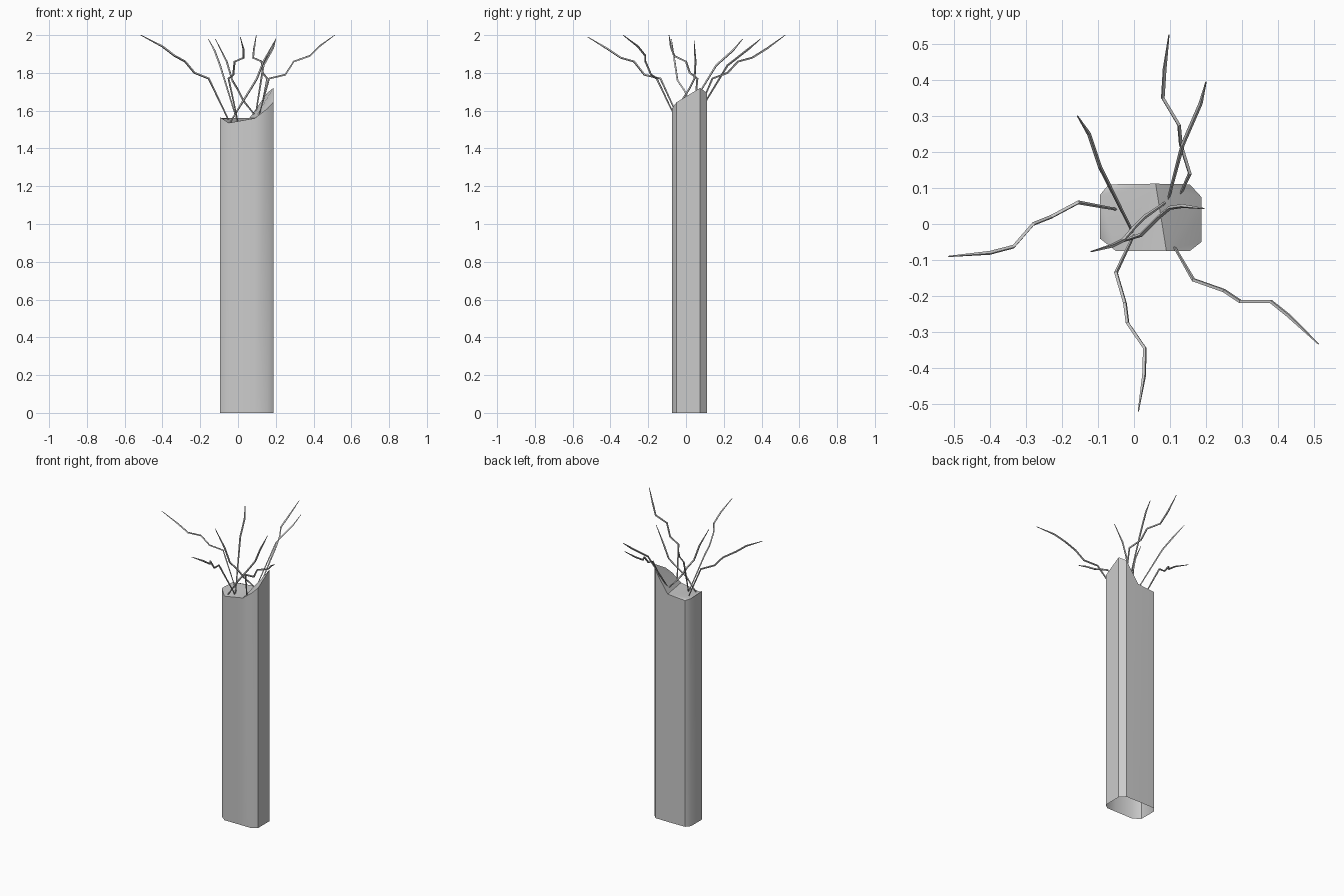
import bpy, bmesh, math

cube = bpy.data.objects.get("Cube")
if cube:
    bpy.data.objects.remove(cube, do_unlink=True)

# One plain grey for concrete and bars
grey = bpy.data.materials.new("concrete_grey")
grey.use_nodes = True
colour = (0.6, 0.6, 0.6, 1)
grey.diffuse_color = colour
grey.node_tree.nodes["Principled BSDF"].inputs["Base Color"].default_value = colour


def link(name, data):
    obj = bpy.data.objects.new(name, data)
    bpy.context.collection.objects.link(obj)
    bpy.ops.object.select_all(action="DESELECT")
    obj.select_set(True)
    bpy.context.view_layer.objects.active = obj
    return obj


# Column: chamfered outline, each corner with its own broken-off height
outline = [
    (-.095, -.04, 1.565), (-.05, -.075, 1.535), (.09, -.075, 1.56),
    (.155, -.075, 1.61), (.187, -.05, 1.645), (.187, .075, 1.72),
    (.155, .11, 1.695), (.06, .112, 1.56), (-.07, .11, 1.55), (-.095, .08, 1.56),
]
bm = bmesh.new()
low = [bm.verts.new((x, y, 0)) for x, y, z in outline]
top = [bm.verts.new(p) for p in outline]
count = len(outline)
for i in range(count):
    j = (i + 1) % count
    bm.faces.new((low[i], low[j], top[j], top[i]))

# Broken top: a nearly level floor and a steep slope; the base stays open
floor = bm.faces.new(top[:3] + top[7:])
slope = bm.faces.new(top[2:8])
bmesh.ops.triangulate(bm, faces=[floor, slope])
mesh = bpy.data.meshes.new("broken_column")
bm.to_mesh(mesh)
bm.free()
mesh.materials.append(grey)
link("broken_column", mesh)
bpy.ops.object.shade_smooth_by_angle(angle=math.radians(40))

# Bent reinforcing bars sticking out of the broken top
bars = {
    "left_low_bar": [(-.045, .04, 1.54), (-.155, .06, 1.77), (-.23, .02, 1.8),
                     (-.28, 0, 1.86), (-.335, -.063, 1.89), (-.4, -.08, 1.94),
                     (-.515, -.09, 2)],
    "right_low_bar": [(.11, -.06, 1.57), (.165, -.155, 1.77), (.25, -.185, 1.79),
                      (.295, -.215, 1.86), (.38, -.215, 1.89), (.43, -.255, 1.94),
                      (.512, -.333, 2)],
    "front_bar": [(0, -.03, 1.54), (-.05, -.135, 1.77), (-.025, -.22, 1.79),
                  (-.018, -.275, 1.86), (.03, -.345, 1.88), (.028, -.42, 1.93),
                  (.012, -.52, 1.99)],
    "back_bar": [(.125, .075, 1.62), (.155, .14, 1.77), (.13, .22, 1.8),
                 (.125, .275, 1.86), (.08, .35, 1.88), (.085, .43, 1.93),
                 (.097, .525, 2)],
    "back_right_bar": [(.09, .05, 1.56), (.135, .22, 1.84), (.185, .335, 1.93),
                       (.2, .395, 1.98)],
    "back_left_bar": [(0, -.03, 1.53), (-.095, .16, 1.84), (-.125, .25, 1.92),
                      (-.157, .3, 1.98)],
    "crossed_left_bar": [(.095, .065, 1.57), (.03, .02, 1.65), (0, -.01, 1.71),
                         (-.03, -.045, 1.76), (-.06, -.06, 1.86),
                         (-.12, -.077, 1.98)],
    "crossed_right_bar": [(-.04, -.05, 1.54), (.02, -.03, 1.64), (.07, .02, 1.72),
                          (.1, .045, 1.77), (.135, .05, 1.86), (.195, .043, 1.97)],
}
for name, path in bars.items():
    curve = bpy.data.curves.new(name, "CURVE")
    curve.dimensions = "3D"
    curve.bevel_depth = 0.006
    curve.bevel_resolution = 0
    curve.use_fill_caps = True
    spline = curve.splines.new("POLY")
    spline.points.add(len(path) - 1)
    for i, (point, p) in enumerate(zip(spline.points, path)):
        point.co = (*p, 1)
        # thin at the root, thickest midway, pointed at the tip
        point.radius = 0.3 if i == len(path) - 1 else (0.6 if i == 0 else 0.95)
    curve.materials.append(grey)
    link(name, curve)
    bpy.ops.object.convert(target="MESH")
    bpy.ops.object.shade_flat()
